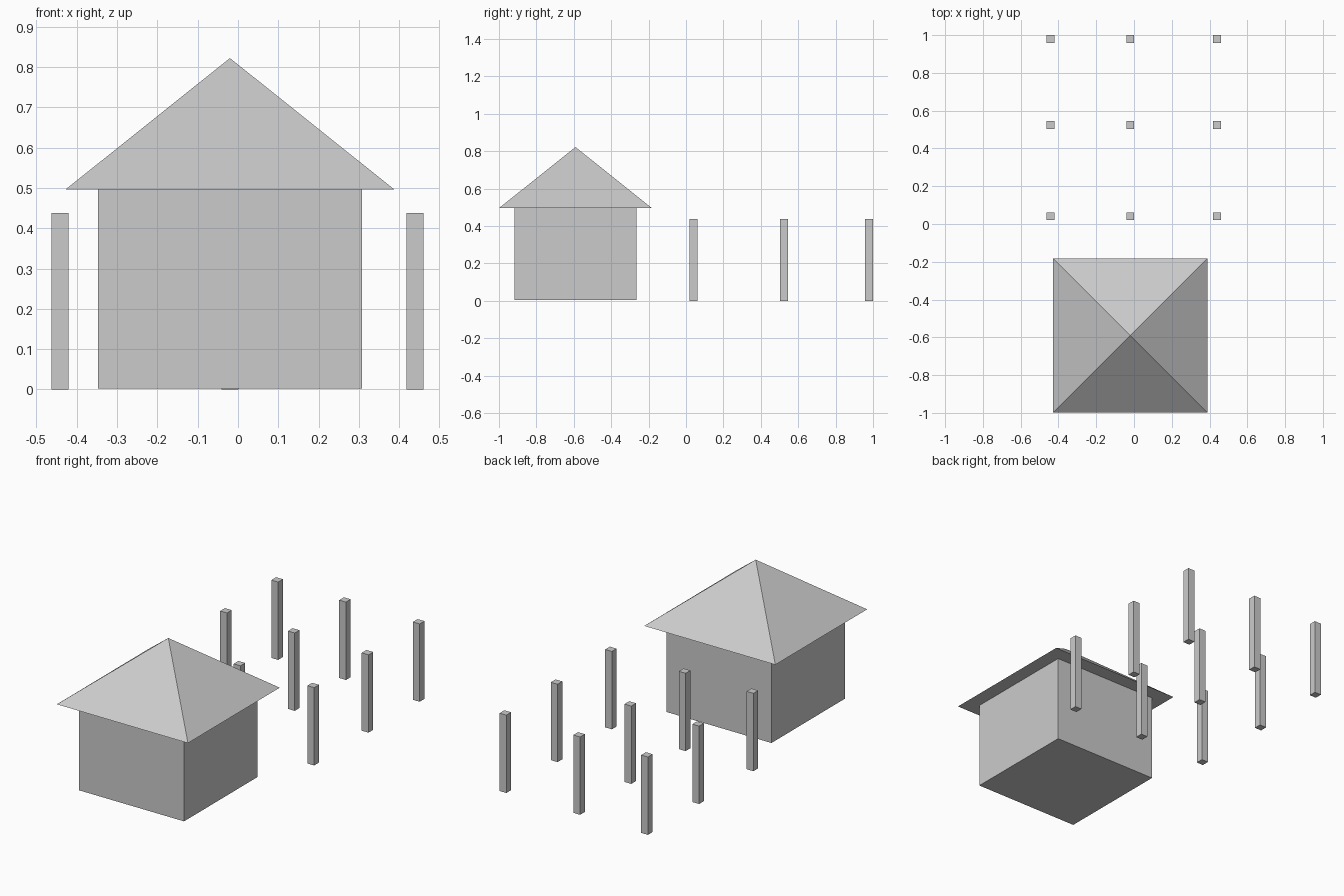
import bpy
import math

if "Cube" in bpy.data.objects:
    bpy.data.objects.remove(bpy.data.objects["Cube"])

HOUSE_X, HOUSE_Y = -0.02, -0.591
EAVES, APEX = 0.496, 0.822


def box(name, x, y, z0, z1, width):
    bpy.ops.mesh.primitive_cube_add(size=1, location=(x, y, (z0 + z1) / 2))
    ob = bpy.context.object
    ob.name = name
    ob.scale = (width, width, z1 - z0)
    bpy.ops.object.transform_apply(location=False, rotation=False, scale=True)
    return ob


# House walls
box("house_walls", HOUSE_X, HOUSE_Y, 0.003, EAVES, 0.654)

# Pyramid roof with overhanging eaves and a flat underside
bpy.ops.mesh.primitive_cone_add(
    vertices=4, radius1=0.408 * math.sqrt(2), radius2=0, depth=APEX - EAVES,
    location=(HOUSE_X, HOUSE_Y, (EAVES + APEX) / 2), rotation=(0, 0, math.pi / 4))
bpy.context.object.name = "roof"

# Three by three grid of square posts behind the house
for row, y in enumerate((0.041, 0.524, 0.979)):
    for col, x in enumerate((-0.442, -0.02, 0.439)):
        box(f"post_{row + 1}_{col + 1}", x, y, 0, 0.438, 0.042)
